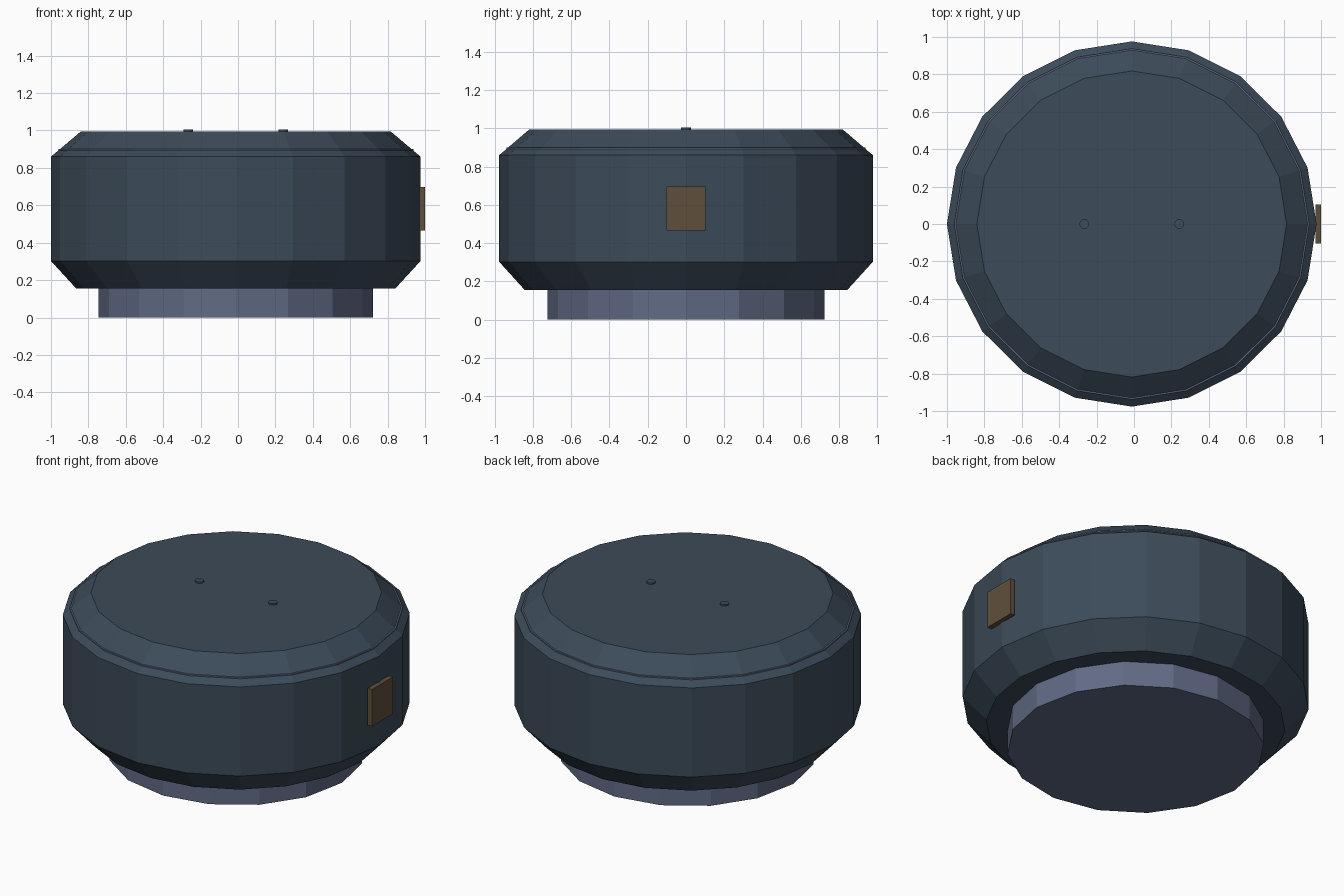
import bpy
import bmesh
from math import cos, sin, tau

cube = bpy.data.objects.get("Cube")
if cube:
    bpy.data.objects.remove(cube, do_unlink=True)

CENTRE_X = -0.012   # the side plate shifts the round parts off centre
SQUASH_Y = 0.988    # depth is slightly less than width


def material(name, rgb):
    m = bpy.data.materials.new(name)
    m.use_nodes = True
    colour = (*rgb, 1)
    m.diffuse_color = colour
    m.node_tree.nodes["Principled BSDF"].inputs["Base Color"].default_value = colour
    return m


def finish(name, bm, mat):
    bmesh.ops.recalc_face_normals(bm, faces=bm.faces)
    mesh = bpy.data.meshes.new(name)
    bm.to_mesh(mesh)
    bm.free()
    mesh.materials.append(mat)
    obj = bpy.data.objects.new(name, mesh)
    bpy.context.collection.objects.link(obj)
    return obj


def lathe(name, profile, sides, mat, x=0.0):
    """Closed faceted solid from (radius, height) points, bottom to top."""
    bm = bmesh.new()
    rings = [[bm.verts.new((CENTRE_X + x + r * cos(tau * i / sides),
                            SQUASH_Y * r * sin(tau * i / sides), z))
              for i in range(sides)] for r, z in profile]
    for low, high in zip(rings, rings[1:]):
        for i in range(sides):
            j = (i + 1) % sides
            bm.faces.new((low[i], low[j], high[j], high[i]))
    bm.faces.new(rings[0][::-1])
    bm.faces.new(rings[-1])
    return finish(name, bm, mat)


def box(name, low, high, mat):
    bm = bmesh.new()
    bmesh.ops.create_cube(bm, size=1)
    for v in bm.verts:
        v.co = [a + (c + 0.5) * (b - a) for a, b, c in zip(low, high, v.co)]
    return finish(name, bm, mat)


slate = material("dark slate blue", (0.045, 0.070, 0.100))
lilac = material("grey lilac", (0.118, 0.145, 0.235))
brown = material("dull brown", (0.118, 0.078, 0.044))

# Foot and chamfered drum
lathe("base_foot", [(0.733, 0), (0.733, 0.17)], 16, lilac)
lathe("main_body", [(0.853, 0.155), (0.988, 0.302), (0.988, 0.86), (0.828, 0.995)], 20, slate)

# Thin trim that just breaks through the upper chamfer
lathe("trim_ring", [(0.949, 0.87), (0.949, 0.900)], 20, lilac)

# Two small studs on the lid
for side, x in (("right", -0.254), ("left", 0.254)):
    lathe(f"top_stud_{side}", [(0.026, 0.98), (0.026, 1.004)], 12, slate, x)

# Plate on the model's left side
box("side_plate", (0.970, -0.103, 0.466), (1.0, 0.103, 0.697), brown)
